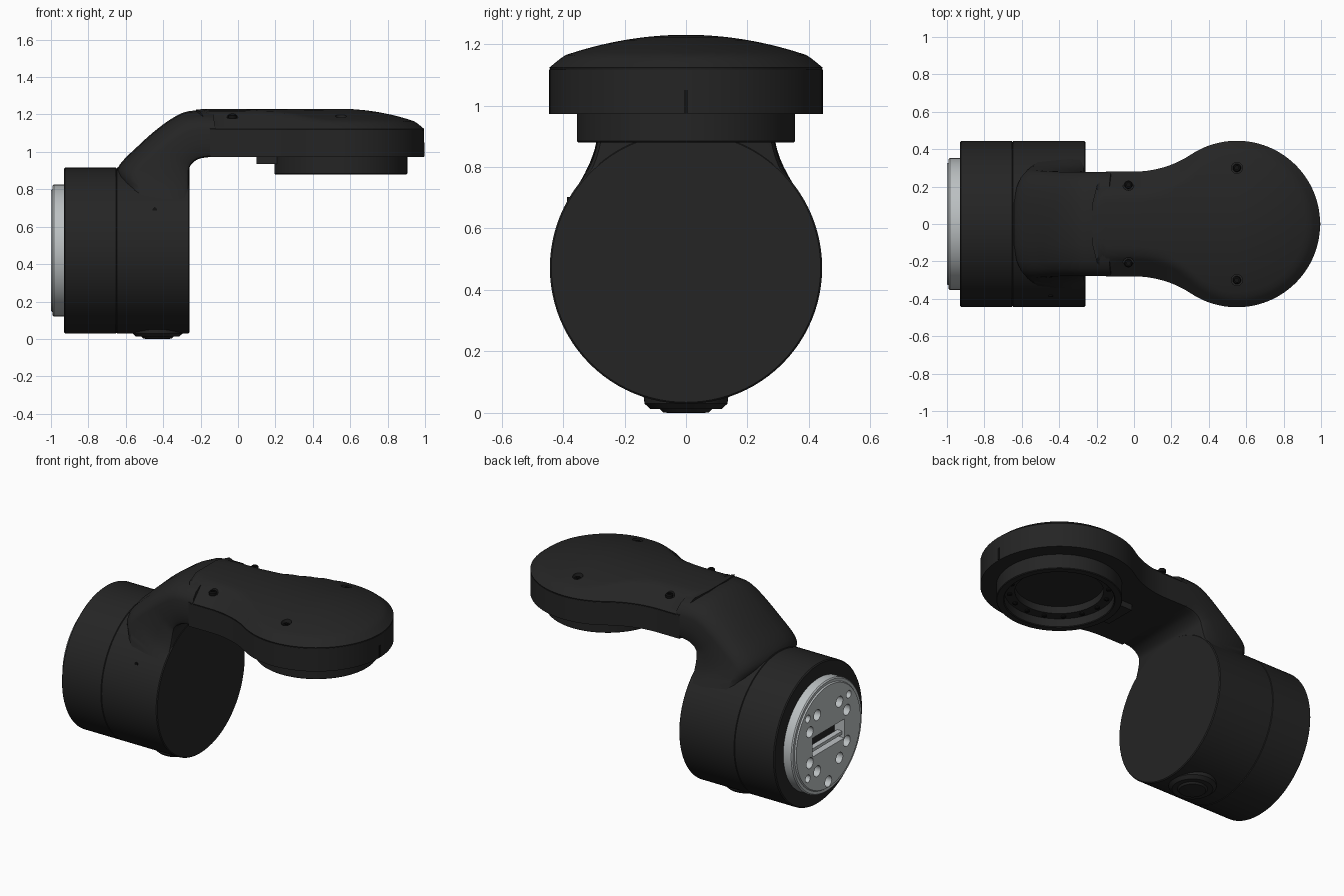
import bpy, bmesh, math
from math import cos, sin, pi
from mathutils import Vector

cube = bpy.data.objects.get("Cube")
if cube:
    bpy.data.objects.remove(cube, do_unlink=True)


def material(name, rgb, rough):
    m = bpy.data.materials.new(name)
    m.use_nodes = True
    m.diffuse_color = (*rgb, 1)
    bsdf = next(n for n in m.node_tree.nodes if n.type == 'BSDF_PRINCIPLED')
    bsdf.inputs["Base Color"].default_value = (*rgb, 1)
    bsdf.inputs["Roughness"].default_value = rough
    return m


BLACK = material("matte black", (0.018, 0.018, 0.018), 0.6)
DARK = material("deep black", (0.006, 0.006, 0.006), 0.6)
GREY = material("light grey metal", (0.5, 0.53, 0.54), 0.5)


def smooth(ob):
    bpy.ops.object.select_all(action='DESELECT')
    ob.select_set(True)
    bpy.context.view_layer.objects.active = ob
    bpy.ops.object.shade_smooth_by_angle(angle=math.radians(30))


def skin(name, rings, mat, cap_end=True):
    """Join closed rings of points into a capped skin."""
    bm = bmesh.new()
    loops = [[bm.verts.new(p) for p in ring] for ring in rings]
    n = len(loops[0])
    for a, b in zip(loops, loops[1:]):
        for i in range(n):
            j = (i + 1) % n
            bm.faces.new((a[i], a[j], b[j], b[i]))
    bm.faces.new(loops[0])
    if cap_end:
        bm.faces.new(loops[-1])
    bmesh.ops.remove_doubles(bm, verts=bm.verts, dist=1e-5)
    bmesh.ops.recalc_face_normals(bm, faces=bm.faces)
    me = bpy.data.meshes.new(name)
    bm.to_mesh(me)
    bm.free()
    me.materials.append(mat)
    ob = bpy.data.objects.new(name, me)
    bpy.context.collection.objects.link(ob)
    smooth(ob)
    return ob


def lathe(name, profile, centre, mat, axis='z', n=96):
    """Turn (radius, height) points about an axis through centre."""
    c = Vector(centre)
    rings = []
    for r, h in profile:
        ring = []
        for i in range(n):
            u, v = r * cos(2 * pi * i / n), r * sin(2 * pi * i / n)
            ring.append(c + Vector({'x': (h, u, v), 'y': (u, h, v), 'z': (u, v, h)}[axis]))
        rings.append(ring)
    return skin(name, rings, mat)


def box(name, low, high, mat):
    ring = [(0, 0), (1, 0), (1, 1), (0, 1)]
    return skin(name, [[(low[0] if a == 0 else high[0], low[1] if b == 0 else high[1], z)
                        for a, b in ring] for z in (low[2], high[2])], mat)


def cut(ob, cutters):
    for c in cutters:
        c.hide_render = True
        mod = ob.modifiers.new("cut", 'BOOLEAN')
        mod.operation = 'DIFFERENCE'
        mod.solver = 'EXACT'
        mod.object = c
        bpy.context.view_layer.objects.active = ob
        bpy.ops.object.modifier_apply(modifier=mod.name)
        bpy.data.objects.remove(c, do_unlink=True)
    smooth(ob)


# Motor body with a fine seam around it
ZC = 0.4725
lathe("motor_body", [(0.437, -0.93), (0.443, -0.924), (0.443, -0.653), (0.438, -0.65),
                     (0.443, -0.647), (0.443, -0.265), (0.438, -0.26)], (0, 0, ZC), BLACK, 'x')

# Grey mounting flange with its bolt holes and cable slot
flange = lathe("mounting_flange", [(0.352, -0.92), (0.352, -0.985), (0.345, -0.992), (0.328, -0.992),
                                   (0.322, -1.0), (0.02, -1.0)], (0, 0, ZC), GREY, 'x')
holes = [(0.21 * cos(math.radians(a + s)), 0.21 * sin(math.radians(a + s)), 0.034)
         for a in (0, 180) for s in (28, 58, -28, -58)]
holes += [(0.205, 0.19, 0.024), (-0.205, 0.19, 0.024), (0.205, -0.19, 0.024), (0, -0.285, 0.034)]
cutters = [lathe("hole_cutter", [(r, -1.05), (r, -0.95)], (0, y, ZC + z), GREY, 'x', 20)
           for y, z, r in holes]
cutters.append(box("slot_cutter", (-1.05, -0.16, ZC - 0.07), (-0.9, 0.16, ZC + 0.05), GREY))
cut(flange, cutters)
box("slot_bridge", (-0.985, -0.16, ZC - 0.05), (-0.95, 0.16, ZC - 0.03), GREY)

# Button under the motor body and small holes on its sides
lathe("bottom_button", [(0.14, 0.07), (0.135, 0.03), (0.115, 0.012), (0.085, 0.012),
                        (0.075, 0.002), (0.06, 0)], (-0.43, 0, 0), BLACK, n=48)
lathe("side_pinhole", [(0.012, -0.387), (0.012, -0.379)], (-0.445, 0, 0.69), DARK, 'y', 16)

# Curved arm: top point, half width, bottom point, half width at each station
stations = [(-0.60, 0.68, 0.37, -0.262, 0.64, 0.40),
            (-0.62, 0.80, 0.31, -0.262, 0.71, 0.37),
            (-0.645, 0.91, 0.282, -0.262, 0.80, 0.312),
            (-0.52, 1.045, 0.279, -0.262, 0.89, 0.283),
            (-0.40, 1.147, 0.279, -0.252, 0.93, 0.279),
            (-0.30, 1.207, 0.279, -0.215, 0.96, 0.279),
            (-0.22, 1.222, 0.279, -0.165, 0.971, 0.279),
            (-0.135, 1.223, 0.279, -0.10, 0.973, 0.279)]


def catmull(pts, steps):
    out = []
    for i in range(len(pts) - 1):
        a, b, c, d = (pts[max(0, min(len(pts) - 1, i + k))] for k in (-1, 0, 1, 2))
        for s in range(steps):
            t = s / steps
            out.append([0.5 * (2 * q + (r - p) * t + (2 * p - 5 * q + 4 * r - e) * t * t
                               + (3 * q - p - 3 * r + e) * t ** 3) for p, q, r, e in zip(a, b, c, d)])
    return out + [pts[-1]]


def arm_ring(tx, tz, wt, bx, bz, wb):
    top, bottom = Vector((tx, 0, tz)), Vector((bx, 0, bz))
    length = (bottom - top).length
    half = [(0.4, 0.006), (0.7, 0.024), (0.86, 0.046), (0.96, 0.075), (1, 0.105),
            (1, length * 0.7), (1, length - 0.025), (0.97, length - 0.006), (0.92, length)]
    ring = []
    for side, pts in ((1, [(0, 0)] + half), (-1, half[::-1])):
        for f, d in pts:
            t = d / length
            p = top.lerp(bottom, t)
            p.y = side * f * (wt + (wb - wt) * t)
            ring.append(p)
    return ring


skin("curved_arm", [arm_ring(*s) for s in catmull(stations, 5)], BLACK)

# Plan outline of the head: straight neck, concave blend, round end
HX, HR, NECK = 0.55, 0.445, 0.28
BLEND = 0.554
turn = math.atan2(HX, NECK + BLEND)
side = [(-0.15, NECK), (-0.07, NECK)]
side += [(BLEND * sin(turn * i / 10), NECK + BLEND * (1 - cos(turn * i / 10))) for i in range(10)]
start = pi / 2 + turn
side += [(HX + HR * cos(start * (1 - i / 40)), HR * sin(start * (1 - i / 40))) for i in range(40)]
outline = side + [(HX + HR, 0)] + [(x, -y) for x, y in side[::-1]]
lip = [(-0.2, -0.2), (-0.225, -0.1), (-0.225, 0.1), (-0.2, 0.2)]


def crown(x, y):
    return 1.23 - 0.43 * (max(x - HX, 0) ** 2 + y * y)


def cover_ring(f):
    ring = []
    for x, y in outline + lip:
        sx = min(max(x, -0.15), HX)
        px, py = sx + (x - sx) * f, y * f
        z = crown(px, py)
        if x > -0.16:
            z = min(z, 1.123 + 0.82 * (1 - f) * math.hypot(x - sx, y))
        ring.append((px, py, z))
    return ring


# Head shell and domed cover, separated by a fine seam
shell = skin("head_shell", [[(x, y, z) for x, y in outline] for z in (0.972, 1.117)], BLACK)
cut(shell, [lathe("bore_cutter", [(0.31, 0.9), (0.31, 1.09)], (HX, 0, 0), BLACK)])
full = cover_ring(1)
inset = [(HX + (x - HX) * 0.99, y * 0.985, 1.11) for x, y, z in full]
levels = (0.96, 0.92, 0.88, 0.82, 0.75, 0.68, 0.6, 0.45, 0.3, 0.15, 0)
cover = skin("head_cover", [inset, full] + [cover_ring(f) for f in levels], BLACK, cap_end=False)

# Countersunk cover screws
spots = [(x, s * y) for x, y in ((-0.03, 0.21), (HX, 0.3)) for s in (1, -1)]
cut(cover, [lathe("screw_cutter", [(0.03, crown(x, y) - 0.03), (0.03, 1.3)], (x, y, 0), BLACK, n=24)
            for x, y in spots])
for x, y in spots:
    z = crown(x, y) - 0.032
    lathe("cover_screw", [(0.022, z), (0.022, z + 0.016), (0.017, z + 0.022), (0.01, z + 0.022),
                          (0.01, z + 0.012)], (x, y, 0), DARK, n=24)

# Hollow bearing ring under the head
lathe("bearing_ring", [(0.355, 0.98), (0.355, 0.884), (0.351, 0.88), (0.315, 0.88), (0.31, 0.884),
                       (0.31, 0.935), (0.25, 0.935), (0.25, 1.08), (0.02, 1.08)], (HX, 0, 0), BLACK)
for i in range(16):
    a = 2 * pi * i / 16
    lathe("ring_screw", [(0.014, 0.94), (0.014, 0.928), (0.009, 0.924)],
          (HX + 0.28 * cos(a), 0.28 * sin(a), 0), DARK, n=12)

# Stop block beside the ring and index mark on the tip
box("stop_block", (0.1, -0.1, 0.935), (0.22, 0.1, 0.98), BLACK)
box("index_mark", (0.99, -0.007, 0.975), (0.998, 0.007, 1.05), DARK)
